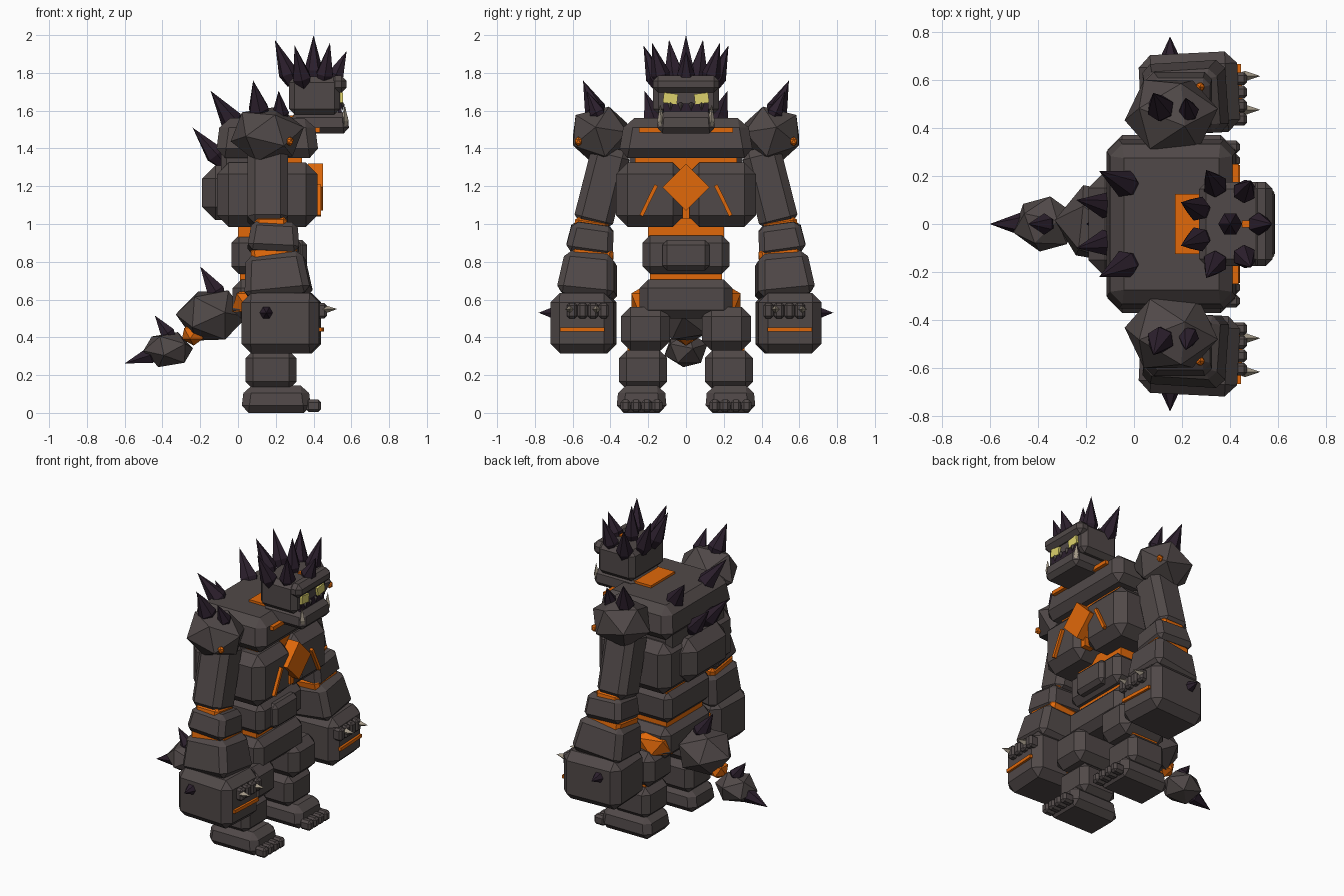
import bpy, bmesh, math
from mathutils import Vector, Euler

old = bpy.data.objects.get("Cube")
if old:
    bpy.data.objects.remove(old, do_unlink=True)


def material(name, rgb):
    m = bpy.data.materials.new(name)
    m.use_nodes = True
    m.diffuse_color = (*rgb, 1)
    m.node_tree.nodes["Principled BSDF"].inputs["Base Color"].default_value = (*rgb, 1)
    return m


STONE = material("dark stone", (0.081, 0.066, 0.065))
LAVA = material("glowing orange", (0.75, 0.14, 0.003))
HORN = material("dark purple horn", (0.025, 0.014, 0.026))
EYE = material("pale yellow", (0.72, 0.64, 0.15))
CLAW = material("bone", (0.36, 0.31, 0.24))


def finish(name, bm, mat, loc=(0, 0, 0), rot=(0, 0, 0)):
    bmesh.ops.recalc_face_normals(bm, faces=bm.faces)
    me = bpy.data.meshes.new(name)
    bm.to_mesh(me)
    bm.free()
    me.materials.append(mat)
    ob = bpy.data.objects.new(name, me)
    ob.location, ob.rotation_euler = loc, rot
    bpy.context.collection.objects.link(ob)
    return ob


def block(name, x, y, z, mat=STONE, bevel=0.04, top=1.0, rot=(0, 0, 0)):
    """Chamfered block spanning the x, y, z ranges, with a scaled top."""
    lo, hi = Vector((x[0], y[0], z[0])), Vector((x[1], y[1], z[1]))
    size = hi - lo
    bm = bmesh.new()
    bmesh.ops.create_cube(bm, size=1)
    for v in bm.verts:
        k = top if v.co.z > 0 else 1
        v.co = Vector((v.co.x * size.x * k, v.co.y * size.y * k, v.co.z * size.z))
    if bevel:
        bmesh.ops.bevel(bm, geom=bm.edges[:], offset=bevel, segments=1,
                        affect='EDGES', clamp_overlap=True)
    return finish(name, bm, mat, (lo + hi) / 2, rot)


def rock(name, loc, size, mat=STONE, rot=(0, 0, 0)):
    """Faceted boulder with the given half sizes."""
    bm = bmesh.new()
    bmesh.ops.create_icosphere(bm, subdivisions=1, radius=1.06)
    bmesh.ops.rotate(bm, verts=bm.verts, matrix=Euler(rot).to_matrix())
    bmesh.ops.scale(bm, vec=size, verts=bm.verts)
    return finish(name, bm, mat, loc)


def spike(name, base, tip, r, mat=HORN, sides=6):
    """Horn that swells just above its root and runs to a point."""
    base, tip = Vector(base), Vector(tip)
    d = tip - base
    bm = bmesh.new()
    rings = [[bm.verts.new((k * r * math.cos(a), k * r * math.sin(a), h * d.length))
              for a in (math.tau * i / sides for i in range(sides))]
             for h, k in ((0, 0.6), (0.25, 1))]
    point = bm.verts.new((0, 0, d.length))
    bm.faces.new(rings[0])
    for i in range(sides):
        j = (i + 1) % sides
        bm.faces.new((rings[0][i], rings[0][j], rings[1][j], rings[1][i]))
        bm.faces.new((rings[1][i], rings[1][j], point))
    return finish(name, bm, mat, base, d.to_track_quat('Z', 'Y').to_euler())


# Torso, stacked from the hips up, with glowing seams between the stones
block("pelvis", (-0.03, 0.33), (-0.245, 0.245), (0.5, 0.705), bevel=0.045)
block("waist_seam", (0.01, 0.27), (-0.19, 0.19), (0.66, 0.78), LAVA, 0)
block("belly", (-0.035, 0.33), (-0.23, 0.23), (0.735, 0.94), bevel=0.04)
block("belly_plate", (0.25, 0.365), (-0.125, 0.125), (0.755, 0.915), bevel=0.025)
block("abdomen_seam", (0, 0.27), (-0.2, 0.2), (0.9, 1.03), LAVA, 0)
block("chest_seam", (0.1, 0.34), (-0.27, 0.27), (1.1, 1.4), LAVA, 0)
block("upper_back", (-0.09, 0.25), (-0.3, 0.3), (1.1, 1.42), bevel=0.03)
block("back_plate", (-0.19, 0.1), (-0.22, 0.22), (1.02, 1.31), bevel=0.07)
block("shoulder_yoke", (-0.12, 0.43), (-0.36, 0.36), (1.35, 1.56), bevel=0.05, top=0.9)
block("collar_seam", (0.37, 0.435), (-0.25, 0.25), (1.485, 1.51), LAVA, 0)
block("neck", (0.17, 0.42), (-0.125, 0.125), (1.5, 1.575), LAVA, 0)

# Chest gem, a square block turned on its corner
h = 0.088
block("chest_gem", (0.37, 0.45), (-h, h), (1.195 - h, 1.195 + h), LAVA, 0,
      rot=(math.pi / 4, 0, 0))
block("gem_drip", (0.33, 0.4), (-0.018, 0.018), (1.03, 1.1), LAVA, 0)

# Head
block("skull", (0.27, 0.54), (-0.175, 0.175), (1.58, 1.78), bevel=0.03)
block("jaw", (0.27, 0.59), (-0.155, 0.155), (1.48, 1.595), bevel=0.03, top=0.93)
block("brow", (0.485, 0.575), (-0.175, 0.175), (1.695, 1.785), bevel=0.028)
block("mouth", (0.53, 0.548), (-0.12, 0.12), (1.575, 1.638), HORN, 0)
block("forehead_crack", (0.45, 0.52), (-0.015, 0.015), (1.77, 1.79), LAVA, 0)
for i in range(4):
    y = (i - 1.5) * 0.055
    spike("tooth", (0.55, y, 1.642), (0.555, y, 1.6), 0.012, STONE, 4)
spike("crown_spike_centre", (0.4, 0, 1.75), (0.4, 0, 2.0), 0.05)
spike("crown_spike_front", (0.5, 0, 1.75), (0.575, 0, 1.915), 0.048)

# Tail
rock("tail_root", (-0.14, 0, 0.515), (0.18, 0.165, 0.145), rot=(0.2, 0.5, 0))
rock("tail_joint", (-0.235, 0, 0.42), (0.065, 0.065, 0.06), LAVA)
rock("tail_end", (-0.37, 0, 0.335), (0.13, 0.115, 0.095), rot=(0, 0.4, 0.3))
spike("tail_root_spike", (-0.09, 0, 0.6), (-0.2, 0, 0.775), 0.055)
spike("tail_end_spike", (-0.35, 0, 0.39), (-0.44, 0, 0.515), 0.045)
spike("tail_tip", (-0.42, 0, 0.32), (-0.6, 0, 0.262), 0.05)

# Mirrored parts
for side, s in (("left", 1), ("right", -1)):
    def sblock(name, x, y, z, mat=STONE, bevel=0.04, rot=(0, 0, 0), top=1.0):
        block(f"{side}_{name}", x, sorted((s * y[0], s * y[1])), z,
              mat, bevel, top, (s * rot[0], rot[1], s * rot[2]))

    def sspike(name, base, tip, r, mat=HORN, sides=6):
        spike(f"{side}_{name}", (base[0], s * base[1], base[2]),
              (tip[0], s * tip[1], tip[2]), r, mat, sides)

    # Leg and foot
    rock(f"{side}_hip_joint", (0.1, s * 0.19, 0.585), (0.14, 0.11, 0.1), LAVA)
    sblock("thigh", (0.02, 0.36), (0.085, 0.345), (0.33, 0.56), bevel=0.05)
    sblock("knee_seam", (0.08, 0.27), (0.14, 0.31), (0.28, 0.36), LAVA, 0)
    sblock("shin", (0.04, 0.31), (0.1, 0.355), (0.125, 0.33))
    sblock("foot", (0.015, 0.39), (0.1, 0.37), (0, 0.145), top=0.9)
    for i in range(4):
        y = 0.152 + i * 0.056
        sblock("toe", (0.36, 0.44), (y - 0.027, y + 0.027), (0.005, 0.07), bevel=0.014)

    # Chest half with its glowing crack
    sblock("chest", (-0.11, 0.42), (0.01, 0.37), (0.985, 1.325), bevel=0.06)
    sblock("chest_crack", (0.39, 0.44), (0.187, 0.207), (1.035, 1.215), LAVA, 0,
           rot=(0.46, 0, 0))

    # Shoulder boulder
    rock(f"{side}_shoulder", (0.155, s * 0.455, 1.475), (0.19, 0.165, 0.15),
         rot=(s * 0.35, 0.2, s * 0.3))
    rock(f"{side}_shoulder_ember", (0.275, s * 0.57, 1.437), (0.02, 0.02, 0.024), LAVA)
    sspike("shoulder_spike", (0.12, 0.46, 1.56), (0.08, 0.545, 1.76), 0.058)
    sspike("shoulder_spike_small", (0.23, 0.45, 1.55), (0.215, 0.525, 1.705), 0.045)

    # Arm
    sblock("upper_arm", (0.05, 0.265), (0.34, 0.55), (0.98, 1.41), rot=(0.25, 0, 0))
    sblock("elbow_seam", (0.09, 0.26), (0.41, 0.59), (0.96, 1.03), LAVA, 0.02,
           rot=(0.15, 0, 0))
    sblock("forearm_upper", (0.05, 0.33), (0.375, 0.63), (0.845, 1.005), bevel=0.03,
           top=0.86, rot=(0.14, 0.05, 0))
    sblock("forearm_seam", (0.07, 0.315), (0.385, 0.61), (0.79, 0.875), LAVA, 0.02,
           rot=(0.14, -0.1, 0))
    sblock("forearm_lower", (0.03, 0.385), (0.36, 0.67), (0.61, 0.84), bevel=0.035,
           top=0.84, rot=(0.1, -0.1, 0.06))

    # Hand
    sblock("hand", (0.025, 0.435), (0.375, 0.71), (0.315, 0.635), bevel=0.05,
           rot=(0, 0, 0.05))
    sblock("hand_crack", (0.4, 0.45), (0.43, 0.665), (0.43, 0.452), LAVA, 0,
           rot=(0, 0, 0.05))
    for i in range(4):
        y = 0.436 + i * 0.056
        sblock("finger", (0.4, 0.47), (y - 0.027, y + 0.027), (0.5, 0.582), bevel=0.013)
    for y in (0.475, 0.615):
        sspike("claw", (0.44, y, 0.548), (0.525, y, 0.55), 0.022, CLAW, 4)
    sspike("hand_spike", (0.15, 0.68, 0.53), (0.15, 0.78, 0.53), 0.035)

    # Back spikes
    sspike("back_spike_high", (0.0, 0.15, 1.5), (-0.145, 0.22, 1.705), 0.06)
    sspike("back_spike_low", (-0.08, 0.07, 1.32), (-0.24, 0.1, 1.51), 0.055)

    # Face and crown
    sblock("eye", (0.535, 0.555), (0.045, 0.12), (1.638, 1.692), EYE, 0, rot=(0.12, 0, 0))
    sspike("tusk", (0.565, 0.13, 1.52), (0.565, 0.137, 1.63), 0.02, CLAW, 4)
    sspike("crown_spike_side_front", (0.45, 0.12, 1.74), (0.487, 0.18, 1.96), 0.05)
    sspike("crown_spike_side", (0.35, 0.14, 1.72), (0.3, 0.225, 1.945), 0.053)
    sspike("crown_spike_back", (0.29, 0.055, 1.74), (0.195, 0.09, 1.975), 0.053)
